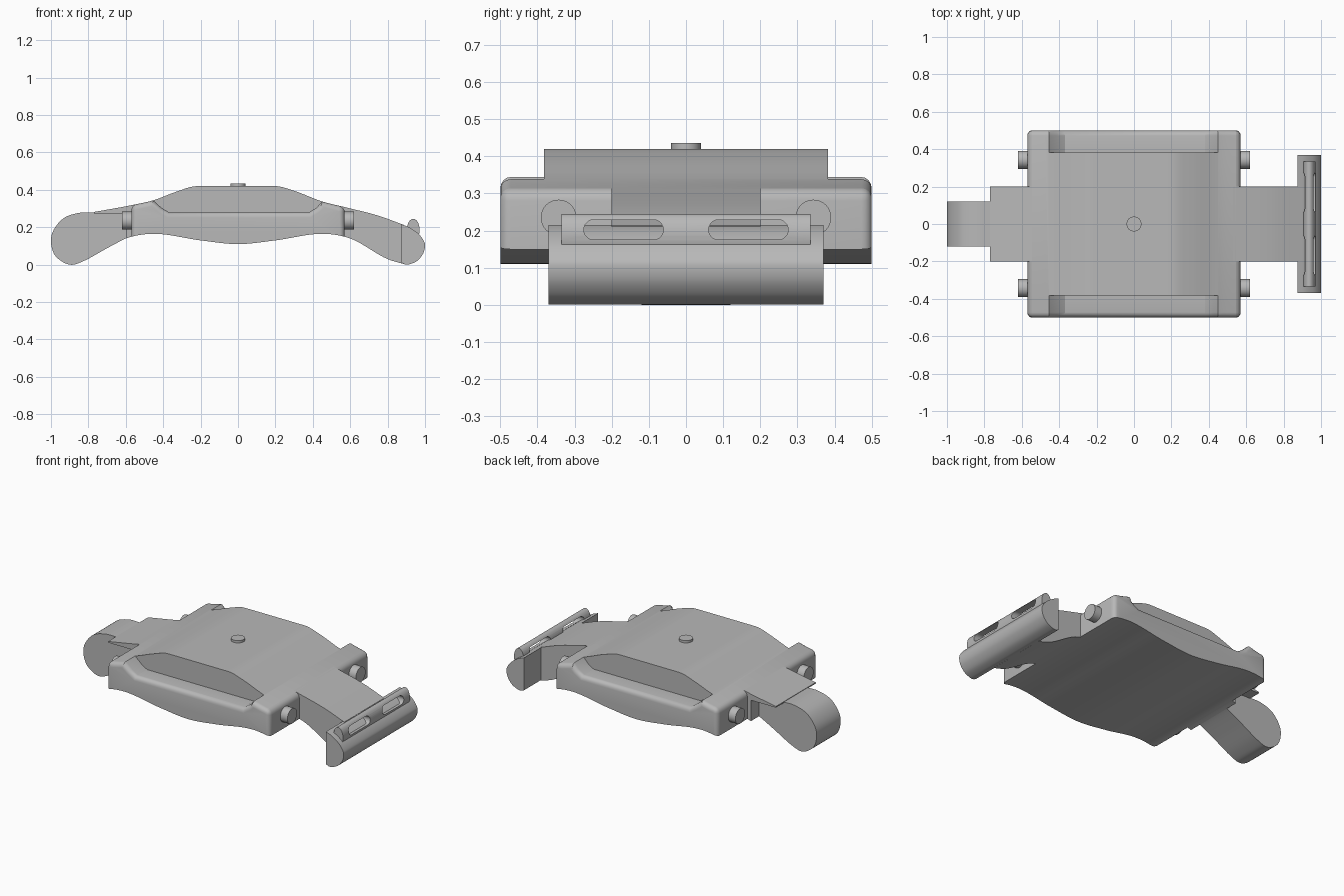
import bpy, bmesh, math
from mathutils import Vector

if "Cube" in bpy.data.objects:
    bpy.data.objects.remove(bpy.data.objects["Cube"])

GREY = (0.48, 0.48, 0.48, 1)
mat = bpy.data.materials.new("plain grey")
mat.use_nodes = True
mat.diffuse_color = GREY
mat.node_tree.nodes["Principled BSDF"].inputs["Base Color"].default_value = GREY

TOP = [(-.78, .28), (-.57, .318), (-.45, .345), (-.33, .39), (-.22, .42), (.2, .42),
       (.3, .395), (.45, .338), (.57, .308), (.75, .262), (.88, .215)]
BOTTOM = [(-.9, 0), (-.8, .03), (-.6, .14), (-.45, .165), (-.2, .13), (0, .11),
          (.2, .13), (.45, .165), (.6, .14), (.8, .03), (.9, 0)]


def curve(pts):
    """Smooth height function through points, without overshoot."""
    d = [(b[1] - a[1]) / (b[0] - a[0]) for a, b in zip(pts, pts[1:])]
    m = [d[0]] + [(a + b) / 2 if a * b > 0 else 0 for a, b in zip(d, d[1:])] + [d[-1]]

    def f(x):
        i = 0
        while i < len(d) - 1 and x > pts[i + 1][0]:
            i += 1
        (x0, z0), (x1, z1) = pts[i], pts[i + 1]
        h = x1 - x0
        t = (x - x0) / h
        return (z0 + h * t * m[i] + t * t * (3 * (z1 - z0) - h * (2 * m[i] + m[i + 1]))
                + t ** 3 * (2 * (z0 - z1) + h * (m[i] + m[i + 1])))
    return f


top, bottom = curve(TOP), curve(BOTTOM)


def spline(pts, n=6):
    """Smooth open path through points."""
    p = [Vector(q) for q in [pts[0]] + pts + [pts[-1]]]
    out = []
    for a, b, c, d in zip(p, p[1:], p[2:], p[3:]):
        for k in range(n):
            t = k / n
            out.append(b + (c - a) * t / 2 + (a * 2 - b * 5 + c * 4 - d) * t * t / 2
                       + (b * 3 - a - c * 3 + d) * t ** 3 / 2)
    return out + [p[-1]]


def finish(name, bm):
    bmesh.ops.recalc_face_normals(bm, faces=bm.faces)
    me = bpy.data.meshes.new(name)
    bm.to_mesh(me)
    bm.free()
    ob = bpy.data.objects.new(name, me)
    bpy.context.collection.objects.link(ob)
    me.materials.append(mat)
    return ob


def prism(name, outline, y0, y1):
    """Extrude an x-z outline from y0 to y1."""
    bm = bmesh.new()
    face = bm.faces.new([bm.verts.new((x, y0, z)) for x, z in outline])
    ext = bmesh.ops.extrude_face_region(bm, geom=[face])
    bmesh.ops.translate(bm, vec=(0, y1 - y0, 0),
                        verts=[v for v in ext["geom"] if isinstance(v, bmesh.types.BMVert)])
    return finish(name, bm)


def slab(name, x0, x1, w, hi, lo, n=20):
    xs = [x0 + (x1 - x0) * i / n for i in range(n + 1)]
    return prism(name, [(x, hi(x)) for x in xs] + [(x, lo(x)) for x in reversed(xs)], -w, w)


def cylinder(name, r, depth, loc, along_x=False):
    bpy.ops.mesh.primitive_cylinder_add(vertices=32, radius=r, depth=depth, location=loc,
                                        rotation=(0, math.pi / 2 if along_x else 0, 0))
    ob = bpy.context.object
    ob.name = name
    ob.data.materials.append(mat)
    return ob


def cut(ob, cutter):
    mod = ob.modifiers.new("cut", "BOOLEAN")
    mod.operation, mod.solver, mod.object = "DIFFERENCE", "EXACT", cutter
    bpy.context.view_layer.objects.active = ob
    bpy.ops.object.modifier_apply(modifier=mod.name)
    bpy.data.objects.remove(cutter)


# Arched main body with a ledge cut along the front and back
body = slab("main_body", -.57, .57, .5, top, bottom, 48)
for s in (-1, 1):
    ledge = [(-.37, .28), (.38, .28), (.42, .305), (.46, .35), (.46, .6),
             (-.46, .6), (-.46, .35), (-.41, .305)]
    cut(body, prism("ledge_cutter", ledge, *sorted((s * .382, s * .6))))

# Round the upright corners and upper rim, leaving the underside crisp
bm = bmesh.new()
bm.from_mesh(body.data)


def on_wall(e):
    a, b = (v.co for v in e.verts)
    outer = (min(abs(a.x), abs(b.x)) > .569) or (min(abs(a.y), abs(b.y)) > .499)
    under = all(v.co.z < bottom(v.co.x) + .004 for v in e.verts)
    return outer and not under and e.calc_face_angle(0) > .7


bmesh.ops.bevel(bm, geom=[e for e in bm.edges if on_wall(e)], offset=.028, segments=4,
                profile=.5, affect="EDGES", clamp_overlap=False)
bm.to_mesh(body.data)
bm.free()

# Right-hand arm and its wide hooked end
slab("left_arm", .53, .885, .2, top, bottom)
hook = [(.875, .215), (.92, .197), (.965, .165), (.993, .128), (1, .1), (.99, .06),
        (.96, .022), (.92, .003), (.895, .001), (.875, .01)]
prism("hooked_end", spline(hook), -.37, .37)

# Slotted bar standing on the hook
ring = [i * math.tau / 32 for i in range(32)]
bar = prism("slotted_bar", [(.937 + .034 * math.cos(a), .185 + .06 * math.sin(a))
                            for a in ring], -.335, .335)
for s in (-1, 1):
    bm = bmesh.new()
    loop = [bm.verts.new((.85, s * .168 + math.copysign(.08, math.cos(a)) + .027 * math.cos(a),
                          .202 + .027 * math.sin(a)))
            for a in [i + math.tau / 64 for i in ring]]
    ext = bmesh.ops.extrude_face_region(bm, geom=[bm.faces.new(loop)])
    bmesh.ops.translate(bm, vec=(.2, 0, 0),
                        verts=[v for v in ext["geom"] if isinstance(v, bmesh.types.BMVert)])
    cut(bar, finish("slot_cutter", bm))

# Opposite arm: thin overhanging tab, its root, and a rounded finger
slab("right_tab", -.77, -.53, .2, top, lambda x: .274)
slab("right_tab_root", -.595, -.53, .2, lambda x: top(x) - .002, bottom, 6)
finger = [(-.55, .27), (-.77, .279), (-.85, .277), (-.93, .25), (-.985, .187), (-1, .12),
          (-.975, .045), (-.9, 0), (-.82, .022), (-.7, .088), (-.6, .14), (-.55, .155)]
prism("rounded_finger", spline(finger), -.12, .12)

# Side pins and top button
for sx, side in ((-1, "right"), (1, "left")):
    for sy, end in ((-1, "front"), (1, "back")):
        cylinder(f"{side}_{end}_pin", .048, .1, (sx * .57, sy * .343, .235), True)
cylinder("top_button", .04, .035, (0, 0, .4175))

# Smooth shading with sharp edges kept
bpy.ops.object.select_all(action="DESELECT")
for ob in bpy.context.scene.objects:
    if ob.type == "MESH" and mat.name in ob.data.materials:
        ob.select_set(True)
        bpy.context.view_layer.objects.active = ob
bpy.ops.object.shade_smooth_by_angle(angle=math.radians(30))
